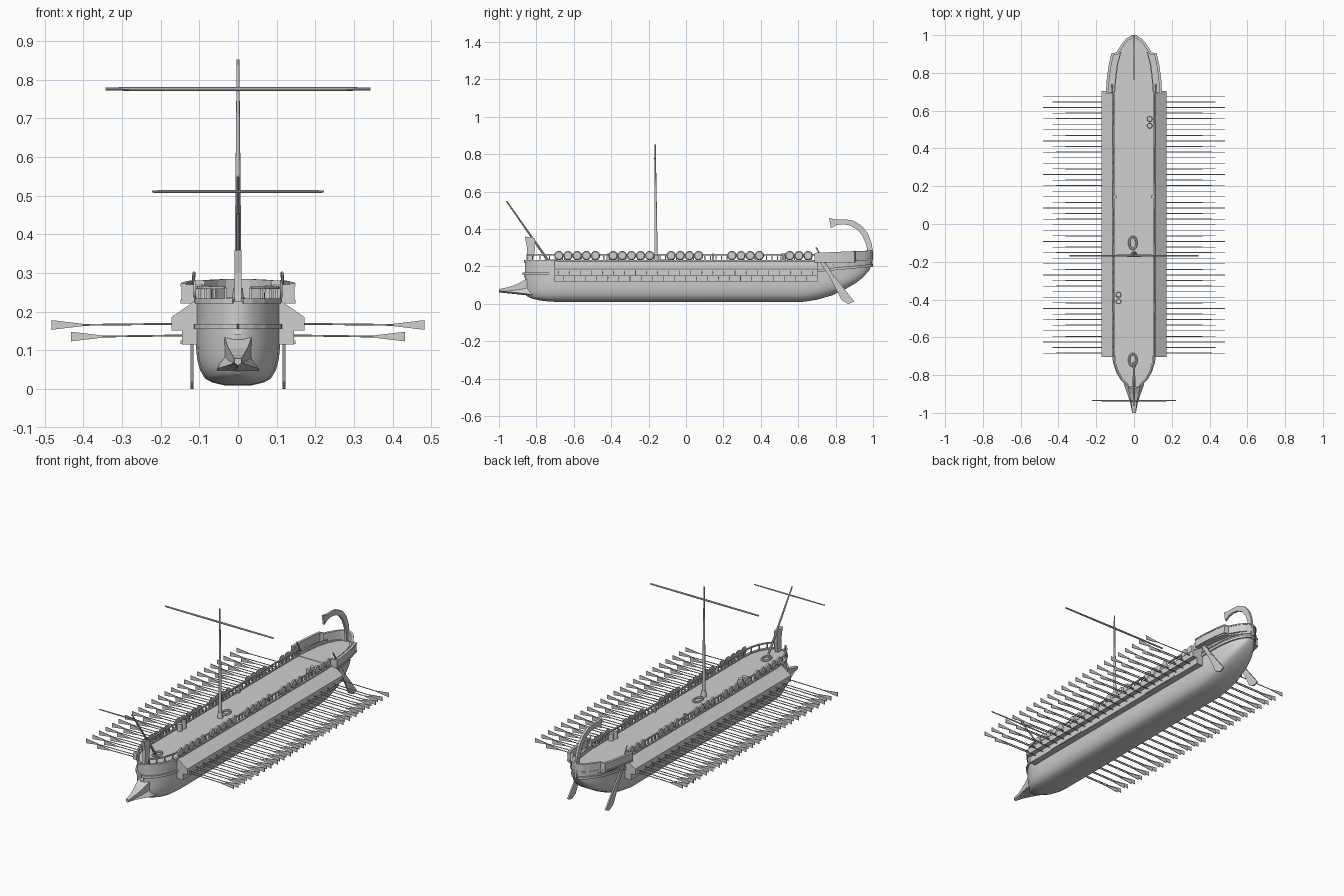
import bpy, bmesh, math
from mathutils import Vector

if "Cube" in bpy.data.objects:
    bpy.data.objects.remove(bpy.data.objects["Cube"])

wood = bpy.data.materials.new("weathered_grey")
wood.diffuse_color = (0.63, 0.63, 0.63, 1)
wood.use_nodes = True
wood.node_tree.nodes["Principled BSDF"].inputs["Base Color"].default_value = wood.diffuse_color


def make(name, verts, faces, smooth=None):
    me = bpy.data.meshes.new(name)
    me.from_pydata([tuple(v) for v in verts], [], faces)
    bm = bmesh.new()
    bm.from_mesh(me)
    bmesh.ops.remove_doubles(bm, verts=bm.verts, dist=1e-5)
    bmesh.ops.recalc_face_normals(bm, faces=bm.faces)
    bm.to_mesh(me)
    bm.free()
    ob = bpy.data.objects.new(name, me)
    bpy.context.collection.objects.link(ob)
    me.materials.append(wood)
    if smooth:
        bpy.ops.object.select_all(action='DESELECT')
        ob.select_set(True)
        bpy.context.view_layer.objects.active = ob
        bpy.ops.object.shade_smooth_by_angle(angle=math.radians(smooth))
    return ob


def loft(rings):
    """Skin a list of equal rings and cap both ends."""
    n = len(rings[0])
    verts = [v for r in rings for v in r]
    faces = [(i*n+j, i*n+(j+1) % n, (i+1)*n+(j+1) % n, (i+1)*n+j)
             for i in range(len(rings)-1) for j in range(n)]
    return verts, faces + [tuple(range(n)), tuple(range((len(rings)-1)*n, len(rings)*n))]


def join(parts):
    verts, faces = [], []
    for v, f in parts:
        k = len(verts)
        verts += list(v)
        faces += [tuple(i+k for i in q) for q in f]
    return verts, faces


def rod(a, b, r1, r2=None, n=6):
    a, b = Vector(a), Vector(b)
    q = (b-a).to_track_quat('Z', 'Y')
    r2 = r1 if r2 is None else r2
    return loft([[p + q @ Vector((r*math.cos(t*math.tau/n), r*math.sin(t*math.tau/n), 0))
                  for t in range(n)] for p, r in ((a, r1), (b, r2))])


def box(x0, x1, y0, y1, z0, z1):
    return loft([[(x0, y, z0), (x1, y, z0), (x1, y, z1), (x0, y, z1)] for y in (y0, y1)])


def plate(yz, x, t):
    """Flat side-view outline with thickness t across x."""
    return loft([[(x+s*t/2, y, z) for y, z in yz] for s in (-1, 1)])


def band(path, prof):
    """Sweep an (outward, z) profile along (x, y, z) points."""
    rings = []
    for i, p in enumerate(path):
        a, b = Vector(path[max(i-1, 0)]), Vector(path[min(i+1, len(path)-1)])
        d = (b-a).normalized()
        o = Vector((d.y, -d.x, 0)).normalized()
        rings.append([Vector(p) + o*u + Vector((0, 0, w)) for u, w in prof])
    return loft(rings)


def flip(part):
    return [(-v[0], v[1], v[2]) for v in part[0]], part[1]


def both(parts):
    return join(parts + [flip(p) for p in parts])


def rect(u0, u1, w0, w1):
    return [(u0, w0), (u1, w0), (u1, w1), (u0, w1)]


# Hull: (y, half width, keel height)
DECK = 0.228
stations = [(-.862, .012, .06), (-.85, .035, .04), (-.82, .065, .027), (-.78, .088, .018), (-.73, .104, .012),
            (-.66, .109, .01), (0, .109, .01), (.62, .109, .01), (.7, .107, .022), (.78, .1, .045),
            (.85, .09, .078), (.91, .073, .112), (.95, .052, .145), (.98, .028, .18), (.992, .008, .205)]
section = [(0, 0), (.33, 0), (.62, .035), (.78, .08), (.9, .18), (.97, .31), (1, .48), (1, .75), (1, 1)]
rings = []
for y, w, z0 in stations:
    half = [(w*u, y, z0+(DECK-z0)*t) for u, t in section]
    rings.append(half + [(-x, yy, z) for x, yy, z in half[:0:-1]])
make("hull", *loft(rings), smooth=35)

# Ram: flared beak (y, base half width, top half width, base z, top z)
rings = []
for y, wb, wt, zb, zt in [(-.8, .056, .045, .037, .15), (-.855, .052, .034, .046, .132), (-.9, .035, .025, .051, .107),
                          (-.95, .019, .015, .056, .089), (-1, .01, .009, .061, .079)]:
    zm = zb + (zt-zb)*.42
    rings.append([(0, y, zb), (wb, y, zb+.008), (wt*.95, y, zm), (wt, y, zt), (-wt, y, zt), (-wt*.95, y, zm),
                  (-wb, y, zb+.008)])
make("ram", *loft(rings))

# Stem post standing over the bow
make("stem_post", *plate([(-.866, .14), (-.83, .14), (-.818, .23), (-.808, .29), (-.81, .352), (-.862, .36),
                          (-.85, .3), (-.852, .24)], 0, .018))

# Deck edge and wales around bow and stern
edge = [(w, y, 0) for y, w, z in stations]
bow, stern = [(0, -.866, 0)] + edge[:6], edge[7:]
lift = lambda path, f: [(x, y, f(y)) for x, y, z in path]
wale = rect(-.006, .008, -.007, .007)
up = lambda y: .17 + .035*((y-.62)/.37)
make("wales", *both([band(lift(bow, lambda y: .162), wale), band(lift(stern, up), wale),
                     band(lift(stern, lambda y: up(y)+.022), rect(-.006, .005, -.004, .004)),
                     band(lift(edge, lambda y: DECK), rect(-.008, .005, -.006, .006))]))

# Outrigger boxes along both sides
prof = [(.105, .228), (.112, .228), (.172, .186), (.172, .152), (.145, .152), (.145, .116), (.105, .116)]
make("outriggers", *both([loft([[(x, y, z) for x, z in prof] for y in (-.704, .704)])]))
make("outrigger_beams", *both([box(.14, .149, y-.125, y+.125, .117, .126) for y in (-.4, .39)]))


# Oars in two staggered banks, with vertical fan blades
def oar(x0, x1, y, z):
    blade = loft([[(x, y+s*.0015, z+h) for x, h in ((x1-.08, .003), (x1, .0125), (x1, -.0125), (x1-.08, -.003))]
                  for s in (-1, 1)])
    return [rod((x0, y, z+.003), (x1-.07, y, z), .0025, n=5), blade]


upper = [p for i in range(24) for p in oar(.165, .482, -.684+i*1.36/23, .166)]
lower = [p for i in range(23) for p in oar(.14, .432, -.654+i*1.3/22, .136)]
make("upper_oars", *both(upper))
make("lower_oars", *both(lower))

# Railing along the deck edge with posts
rail = [(x*.97, y, .262) for x, y, z in edge[1:9]]
posts = []
for i in range(47):
    y = -.68 + i*.03
    posts.append(box(.102, .108, y-.003, y+.003, DECK, .262))
for x, y, z in rail[:5]:
    posts.append(box(x-.005, x+.001, y-.003, y+.003, DECK, .262))
make("railing", *both([band(rail, rect(-.004, .004, -.003, .004))] + posts))

# Round shields hung in groups on the rail
shields = []
for start, count in ((-.68, 5), (-.39, 5), (-.08, 4), (.245, 4), (.555, 3)):
    for i in range(count):
        y = start + i*.049
        shields.append(rod((.109, y, .258), (.115, y, .258), .025, .02, n=16))
make("shields", *both(shields))

# Stern gallery: floor, raised bulwark, cap rail and inner coaming
path = [(.143, .69), (.138, .77), (.128, .84), (.115, .9), (.09, .903), (.076, .925), (.056, .956),
        (.034, .98), (.004, .994)]
wall = [(x, y, .236 + .012*(y-.69)/.3) for x, y in path]
floor = loft([[(0, y, z), (x, y, z), (x, y, z+.008), (0, y, z+.008)] for x, y, z in
              [(x, y, .222) for x, y in path]])
coaming = [(x*.96, y, DECK) for x, y, z in edge[8:12]]
make("stern_gallery", *both([floor, band(wall, rect(-.006, .003, -.012, .032)),
                             band(wall, rect(-.008, .006, .03, .037)), band(wall, rect(-.006, .006, -.014, -.006)),
                             band(coaming, rect(-.003, .003, 0, .02)),
                             box(.105, .146, .688, .695, .224, .27)]))

# Curled stern ornament: centre line with thickness
curl = [(.985, .2, .012), (.986, .27, .014), (.978, .32, .015), (.958, .37, .016), (.925, .41, .016), (.88, .434, .015),
        (.835, .439, .013), (.8, .436, .016), (.77, .431, .028)]
outer, inner = [], []
for i, (y, z, t) in enumerate(curl):
    a, b = curl[max(i-1, 0)], curl[min(i+1, len(curl)-1)]
    d = Vector((b[0]-a[0], b[1]-a[1])).normalized()
    outer.append((y+d.y*t, z-d.x*t))
    inner.append((y-d.y*t, z+d.x*t))
make("stern_ornament", *loft([[(s*.006, *p) for s, p in ((-1, o), (1, o), (1, q), (-1, q))]
                              for o, q in zip(outer, inner)]))

# Steering oars
make("steering_oars", *both([rod((.114, .695, .302), (.12, .79, .14), .004),
                             plate([(.715, .225), (.735, .225), (.8, .14), (.9, .012), (.868, .0), (.832, .02),
                                    (.77, .14)], .119, .008)]))

# Main mast, bow mast and their yards
make("main_mast", *rod((0, -.16, DECK), (0, -.165, .852), .0095, .0035, n=10), smooth=40)
make("mast_collar", *rod((0, -.16, DECK), (0, -.16, .262), .016, .012, n=10), smooth=40)
make("bow_mast", *rod((0, -.735, DECK), (0, -.96, .55), .007, .0035, n=8), smooth=40)


def yard(name, y, z, half, r):
    make(name, *both([rod((0, y, z), (half, y, z), r, r*.8, n=8)]), smooth=40)


yard("main_yard", -.168, .776, .342, .0055)
yard("bow_yard", -.935, .511, .222, .004)

# Rope coils by the masts
for name, y in (("main_rope_coil", -.1), ("bow_rope_coil", -.72)):
    ring = []
    for i in range(17):
        a = i*math.tau/16
        c = Vector((-.006+.02*math.cos(a), y+.032*math.sin(a), DECK+.004))
        o = Vector((math.cos(a), math.sin(a), 0))
        ring.append([c + o*.006*math.cos(t*math.tau/6) + Vector((0, 0, .006*math.sin(t*math.tau/6))) for t in range(6)])
    make(name, *loft(ring), smooth=50)

# Storage jars and boarding posts on deck
make("jars", *join([rod((x, y, DECK), (x, y, .268), .015, .013, n=12)
                    for x, y in ((.083, .52), (.083, .556), (-.082, -.374), (-.082, -.41))]), smooth=40)
make("boarding_posts", *both([box(.09, .1, .138, .15, DECK, .27)]))
